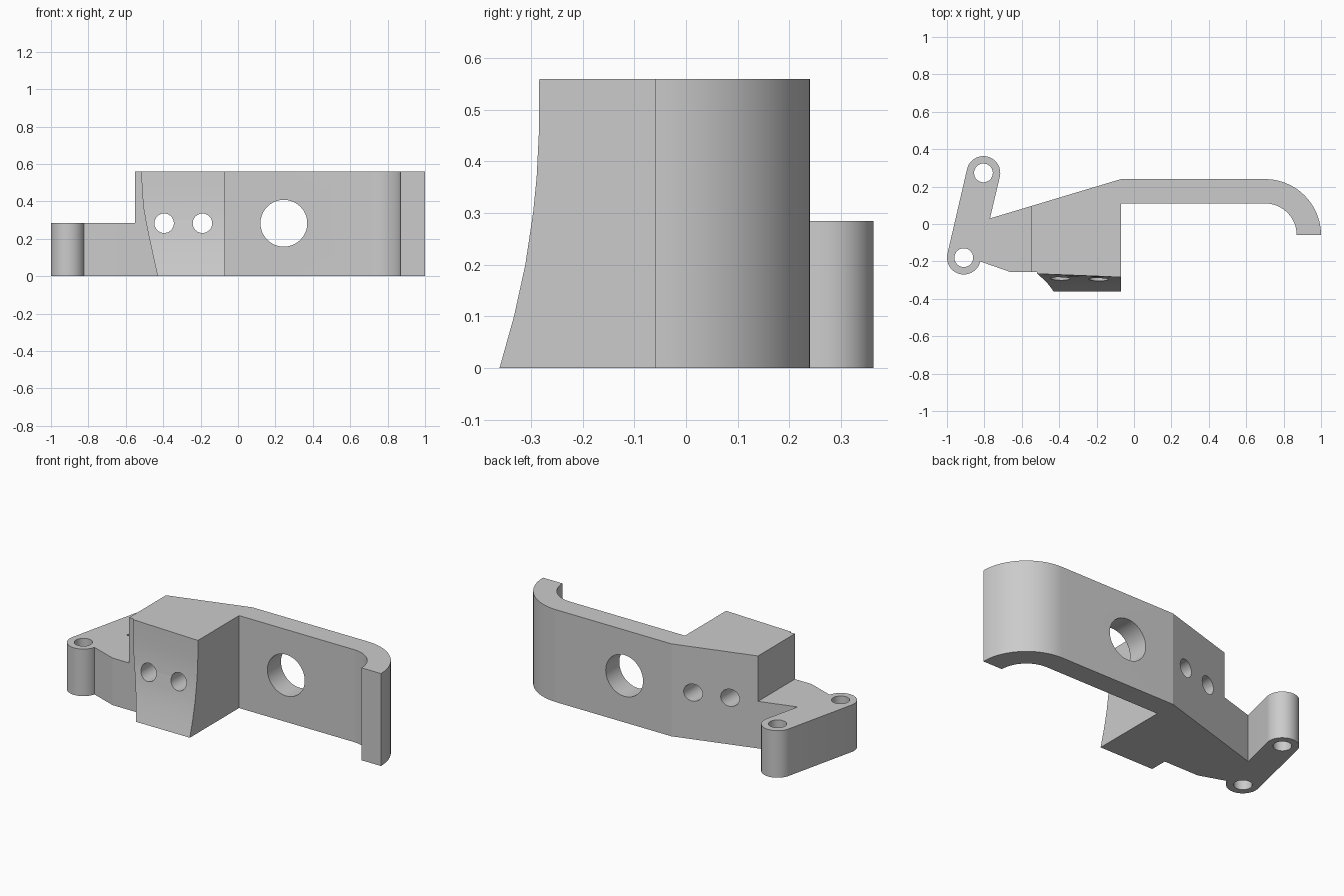
import bpy, bmesh
from math import sin, cos, radians
from mathutils import Matrix

cube = bpy.data.objects.get("Cube")
if cube:
    bpy.data.objects.remove(cube)

HEIGHT, LOW = 0.56, 0.285
STEP_X, INNER_X = -0.55, -0.07

grey = bpy.data.materials.new("plain grey")
grey.use_nodes = True
grey.diffuse_color = (0.6, 0.6, 0.6, 1)
grey.node_tree.nodes["Principled BSDF"].inputs["Base Color"].default_value = (0.6, 0.6, 0.6, 1)


def finish(bm, name):
    bmesh.ops.recalc_face_normals(bm, faces=bm.faces)
    mesh = bpy.data.meshes.new(name)
    bm.to_mesh(mesh)
    bm.free()
    mesh.materials.append(grey)
    obj = bpy.data.objects.new(name, mesh)
    bpy.context.collection.objects.link(obj)
    return obj


def loft(name, rings):
    """Skin a stack of equal-length rings and cap both ends."""
    bm = bmesh.new()
    rows = [[bm.verts.new(p) for p in ring] for ring in rings]
    n = len(rows[0])
    for low, high in zip(rows, rows[1:]):
        for i in range(n):
            j = (i + 1) % n
            bm.faces.new((low[i], low[j], high[j], high[i]))
    bm.faces.new(rows[0])
    bm.faces.new(rows[-1])
    return finish(bm, name)


def extrude(name, outline, z0, z1):
    return loft(name, [[(x, y, z) for x, y in outline] for z in (z0, z1)])


def cylinder(name, x, y, z, radius, along_y):
    bm = bmesh.new()
    turn = Matrix.Rotation(radians(90), 4, 'X') if along_y else Matrix()
    bmesh.ops.create_cone(bm, cap_ends=True, segments=64, radius1=radius, radius2=radius,
                          depth=2, matrix=Matrix.Translation((x, y, z)) @ turn)
    return finish(bm, name)


def arc(cx, cy, r, start, end, steps=32):
    angles = [radians(start + (end - start) * i / steps) for i in range(steps + 1)]
    return [(cx + r * cos(a), cy + r * sin(a)) for a in angles]


def combine(target, tool, operation):
    bpy.context.view_layer.objects.active = target
    mod = target.modifiers.new(operation, 'BOOLEAN')
    mod.operation, mod.solver, mod.object = operation, 'EXACT', tool
    bpy.ops.object.modifier_apply(modifier=mod.name)
    bpy.data.objects.remove(tool)


# Bracket plan: two bosses, block, arm and hooked end
bosses = [(-0.91, -0.18), (-0.805, 0.273)]
outline = arc(*bosses[1], 0.09, -13, 167)
outline += arc(*bosses[0], 0.09, 167, 347)
outline += [(-0.66, -0.257), (INNER_X, -0.257), (INNER_X, 0.11)]
outline += arc(0.70, -0.06, 0.17, 90, 0)
outline += arc(0.70, -0.06, 0.30, 0, 90)
outline += [(INNER_X, 0.24), (-0.77, 0.03)]
bracket = extrude("bracket", outline, 0, HEIGHT)

# Lower the boss end
step = [(-1.5, -1), (STEP_X, -1), (STEP_X, 1), (-1.5, 1)]
combine(bracket, extrude("step_cutter", step, LOW, 1), 'DIFFERENCE')

# Flared front pad: left edge and front face both drift with height
profile = [(0, -0.43, -0.361), (0.1, -0.452, -0.333), (0.2, -0.474, -0.311),
           (0.3, -0.494, -0.296), (0.37, -0.506, -0.289), (0.45, -0.512, -0.285),
           (HEIGHT, -0.518, -0.284)]
rings = []
for z, left, front in profile:
    left_front = front + 0.018 * z / HEIGHT
    rings.append([(INNER_X, -0.2, z), (left, -0.2, z), (left, left_front, z), (INNER_X, front, z)])
combine(bracket, loft("front_pad", rings), 'UNION')

# Through holes
for x, radius in ((-0.395, 0.052), (-0.19, 0.052), (0.245, 0.125)):
    combine(bracket, cylinder("cross_hole", x, 0, 0.283, radius, True), 'DIFFERENCE')
for x, y in bosses:
    combine(bracket, cylinder("boss_hole", x, y, 0, 0.05, False), 'DIFFERENCE')

bpy.ops.object.select_all(action='DESELECT')
bracket.select_set(True)
bpy.context.view_layer.objects.active = bracket
bpy.ops.object.shade_smooth_by_angle(angle=radians(15))
